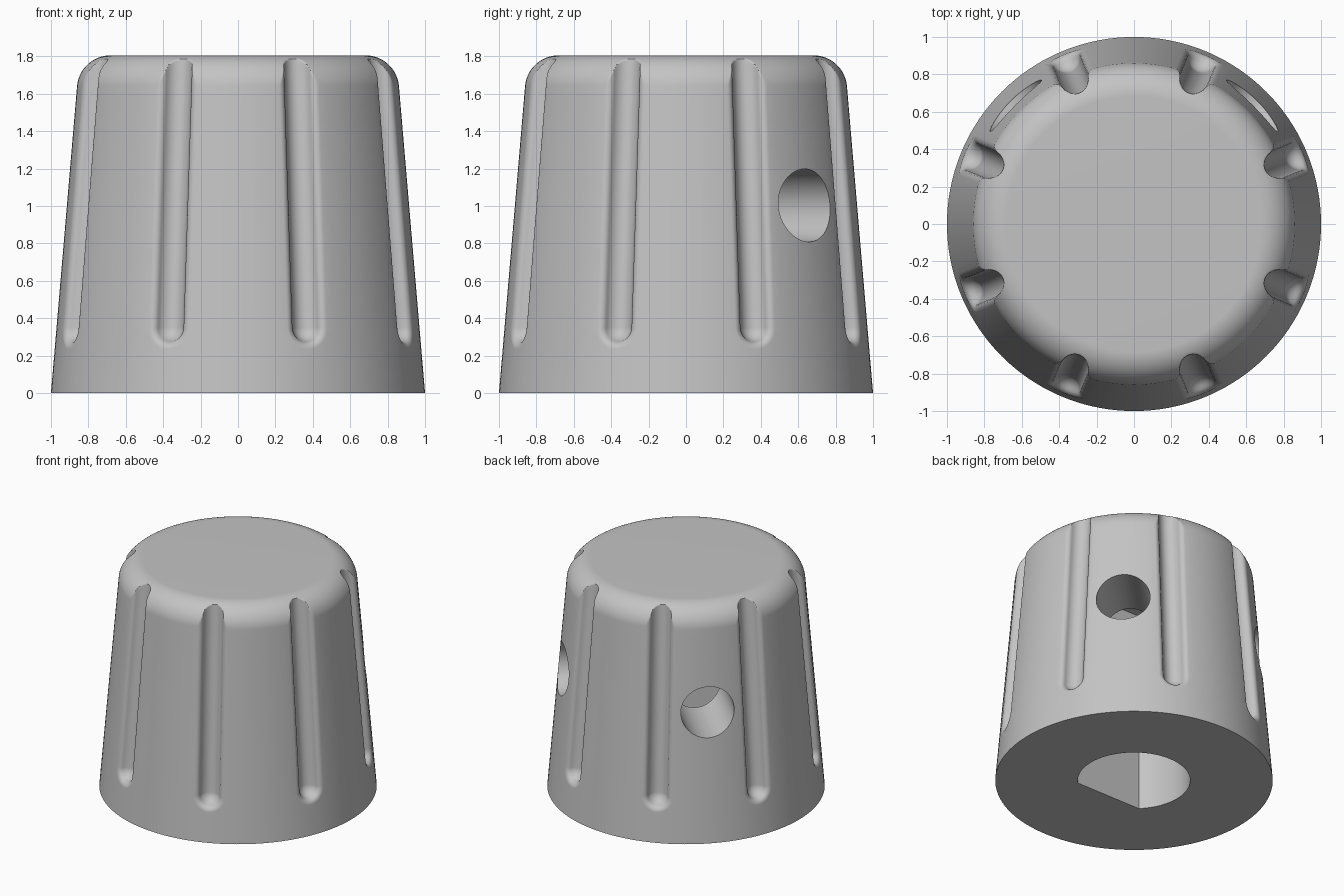
import bpy, bmesh
from math import sin, cos, tan, asin, atan, sqrt, pi, radians
from mathutils import Matrix

if "Cube" in bpy.data.objects:
    bpy.data.objects.remove(bpy.data.objects["Cube"], do_unlink=True)

# Main dimensions
HEIGHT, TAPER, FILLET = 1.805, 0.085, 0.18
FLUTES, FLUTE_R, FLUTE_SINK, LIP_R = 8, 0.078, 0.012, 0.04
FLUTE_END = 0.35
BORE_R, BORE_FLAT, BORE_TOP = 0.405, -0.287, 1.6
SCREW_R, SCREW_Z = 0.195, 1.003

# Flute cross-section: round floor blending into a rounded lip
LIP_X = sqrt((FLUTE_R + LIP_R) ** 2 - (LIP_R - FLUTE_SINK) ** 2)
JOIN_X = LIP_X * FLUTE_R / (FLUTE_R + LIP_R)


def cone(z):
    return 1 - TAPER * z


def flute_depth(s):
    if s < JOIN_X:
        return FLUTE_SINK + sqrt(FLUTE_R ** 2 - s ** 2)
    if s < LIP_X:
        return LIP_R - sqrt(LIP_R ** 2 - (LIP_X - s) ** 2)
    return 0.0


def lerp(a, b, n):
    return [a + (b - a) * i / n for i in range(n)]


def new_object(name, bm):
    bmesh.ops.recalc_face_normals(bm, faces=bm.faces)
    mesh = bpy.data.meshes.new(name)
    bm.to_mesh(mesh)
    bm.free()
    obj = bpy.data.objects.new(name, mesh)
    bpy.context.collection.objects.link(obj)
    return obj


# Outer profile: tapered wall, then the rounded top edge
tilt = atan(TAPER)
arc_z = HEIGHT - FILLET
arc_r = cone(arc_z) - FILLET / cos(tilt)
wall_top = arc_z + FILLET * sin(tilt)
heights = (lerp(0, FLUTE_END - LIP_X, 4) + lerp(FLUTE_END - LIP_X, FLUTE_END, 22)
           + lerp(FLUTE_END, wall_top, 14))
profile = [(cone(z), z) for z in heights]
profile += [(arc_r + FILLET * cos(t), arc_z + FILLET * sin(t))
            for t in lerp(tilt, pi / 2, 32) + [pi / 2]]

# Sideways sample positions across half a flute
side = [FLUTE_R * sin(t) for t in lerp(0, asin(JOIN_X / FLUTE_R), 10)]
lip_angle = asin((LIP_X - JOIN_X) / LIP_R)
side += [LIP_X - LIP_R * sin(t) for t in lerp(lip_angle, 0, 7)]


def ring_angles(z):
    half = [asin(s / cone(z)) for s in side]
    half += lerp(asin(LIP_X / cone(z)), pi / FLUTES, 6)
    sector = [-a for a in reversed(half[1:])] + half + [pi / FLUTES]
    return [(pi / FLUTES * (2 * k + 1) + a, a) for k in range(FLUTES) for a in sector]


# Knob body with flutes pressed into the wall
bm = bmesh.new()
rings = []
for r, z in profile:
    ring = []
    for angle, offset in ring_angles(z):
        s = sqrt((cone(z) * sin(offset)) ** 2 + max(0, FLUTE_END - z) ** 2)
        rad = min(r, cone(z) - flute_depth(s))
        ring.append(bm.verts.new((rad * cos(angle), rad * sin(angle), z)))
    rings.append(ring)
count = len(rings[0])
for low, high in zip(rings, rings[1:]):
    for i in range(count):
        j = (i + 1) % count
        bm.faces.new((low[i], low[j], high[j], high[i]))
bm.faces.new(rings[0][::-1])
bm.faces.new(rings[-1])
knob = new_object("knob_body", bm)

# D-shaped shaft bore cutter
bm = bmesh.new()
start = asin(BORE_FLAT / BORE_R)
points = [(BORE_R * cos(t), BORE_R * sin(t))
          for t in lerp(start, pi - start, 96) + [pi - start]]
face = bm.faces.new([bm.verts.new((x, y, -0.2)) for x, y in points])
grown = bmesh.ops.extrude_face_region(bm, geom=[face])
top = [v for v in grown["geom"] if isinstance(v, bmesh.types.BMVert)]
bmesh.ops.translate(bm, verts=top, vec=(0, 0, BORE_TOP + 0.2))
cutters = [new_object("shaft_bore_cutter", bm)]

# Set screw hole cutters, running from the bore to the outside
for name, azimuth in (("left", 45), ("right", 135)):
    bm = bmesh.new()
    place = (Matrix.Rotation(radians(azimuth), 4, "Z")
             @ Matrix.Translation((0.7, 0, SCREW_Z)) @ Matrix.Rotation(pi / 2, 4, "Y"))
    bmesh.ops.create_cone(bm, cap_ends=True, segments=64, radius1=SCREW_R,
                          radius2=SCREW_R, depth=1.0, matrix=place)
    cutters.append(new_object(name + "_screw_hole_cutter", bm))

# Cut the holes and remove the cutters
bpy.context.view_layer.objects.active = knob
knob.select_set(True)
for cutter in cutters:
    cutter.hide_render = True
    cut = knob.modifiers.new("cut", "BOOLEAN")
    cut.operation, cut.solver, cut.object = "DIFFERENCE", "EXACT", cutter
    bpy.ops.object.modifier_apply(modifier=cut.name)
    bpy.data.objects.remove(cutter, do_unlink=True)

# Plain grey plastic
grey = bpy.data.materials.new("plain_grey")
grey.use_nodes = True
colour = (0.55, 0.55, 0.55, 1)
grey.diffuse_color = colour
grey.node_tree.nodes["Principled BSDF"].inputs["Base Color"].default_value = colour
knob.data.materials.clear()
knob.data.materials.append(grey)

bpy.ops.object.select_all(action="DESELECT")
knob.select_set(True)
bpy.ops.object.shade_smooth_by_angle(angle=radians(35))
